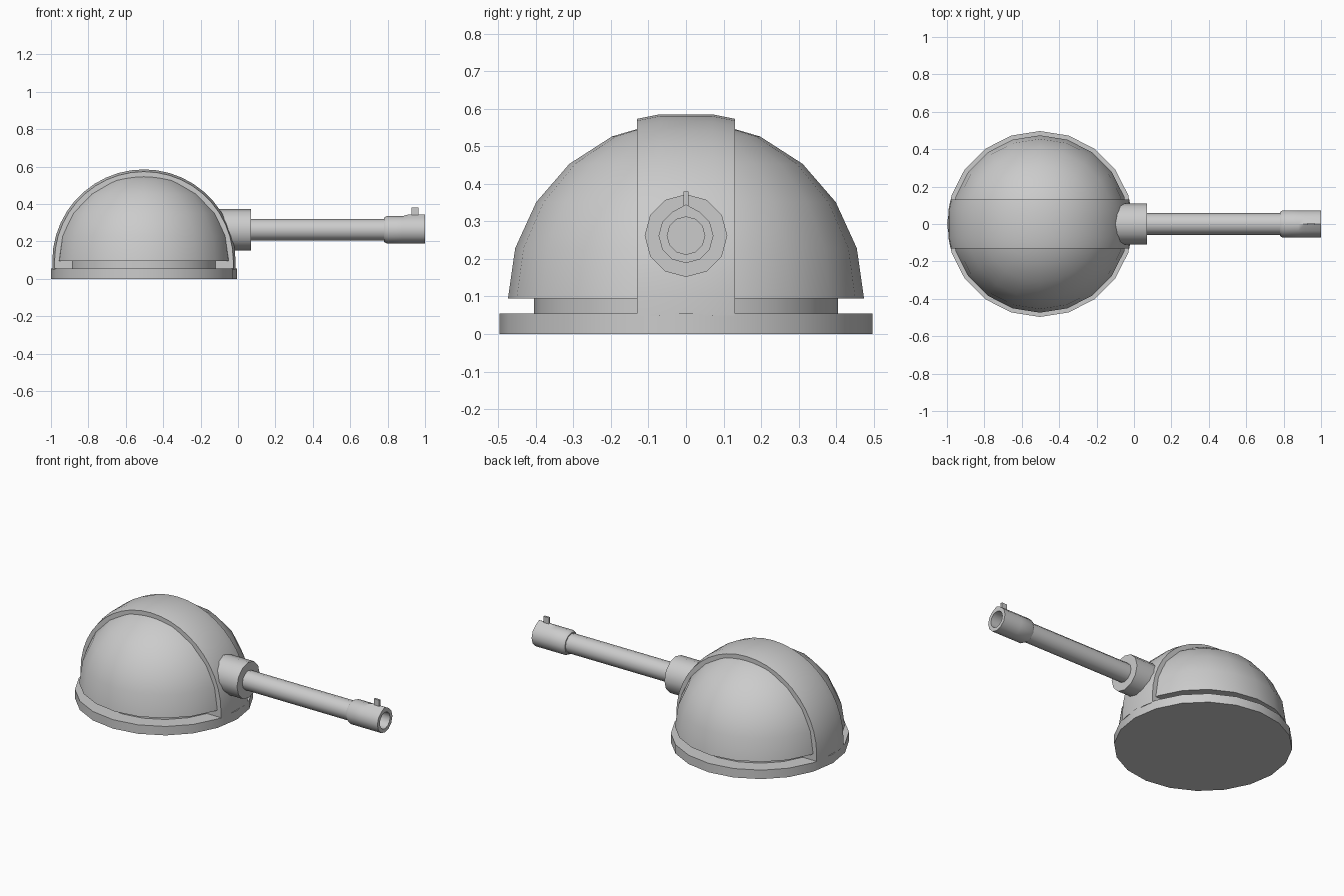
import bpy, bmesh
from math import sin, cos, pi, radians

if "Cube" in bpy.data.objects:
    bpy.data.objects.remove(bpy.data.objects["Cube"])

CX = -0.503      # turret centre
EQ = 0.095       # dome equator height
GUN_Z = 0.262    # gun axis height


def finish(name, bm):
    bmesh.ops.recalc_face_normals(bm, faces=bm.faces)
    me = bpy.data.meshes.new(name)
    bm.to_mesh(me)
    bm.free()
    for p in me.polygons:
        p.use_smooth = True
    me.set_sharp_from_angle(angle=radians(35))
    ob = bpy.data.objects.new(name, me)
    bpy.context.collection.objects.link(ob)
    return ob


def lathe(name, profile, sides, axis, tweak=None):
    """Revolve (radius, position) pairs about a z or x axis and cap both ends."""
    bm = bmesh.new()
    rings = []
    for r, t in profile:
        ring = []
        for i in range(sides):
            a = 2 * pi * i / sides
            if axis == 'z':
                co = (CX + r * cos(a), r * sin(a), t)
            else:
                co = (t, r * sin(a), GUN_Z + r * cos(a))
            ring.append(bm.verts.new(co))
        rings.append(ring)
    for a, b in zip(rings, rings[1:]):
        for i in range(sides):
            j = (i + 1) % sides
            bm.faces.new((a[i], a[j], b[j], b[i]))
    bm.faces.new(rings[0])
    bm.faces.new(rings[-1])
    if tweak:
        tweak(rings)
    return finish(name, bm)


# Base plate and recessed neck
lathe("base_plate", [(0.497, 0), (0.497, 0.055)], 20, 'z')
lathe("neck", [(0.405, 0.05), (0.405, 0.1)], 20, 'z')

# Dome
R = 0.474
step = pi / 11
lathe("dome", [(R * cos(k * step), EQ + R * sin(k * step)) for k in range(6)], 20, 'z')

# Raised band over the dome, running straight down to the base plate
bm = bmesh.new()
section = [(-0.13, 0.478), (-0.07, 0.49), (0.07, 0.49), (0.13, 0.478)]
steps = 22
path = [(1, 0, 0.05)]
path += [(cos(pi * i / steps), sin(pi * i / steps), EQ) for i in range(steps + 1)]
path += [(-1, 0, 0.05)]
rows = [[bm.verts.new((CX + r * c, y, z + r * s)) for y, r in section] for c, s, z in path]
for a, b in zip(rows, rows[1:]):
    for i in range(3):
        bm.faces.new((a[i], a[i + 1], b[i + 1], b[i]))
for i in (0, 3):
    bm.faces.new([row[i] for row in rows])
bm.faces.new(rows[0] + rows[-1][::-1])
finish("dome_band", bm)

# Gun collar and barrel
lathe("gun_collar", [(0.11, -0.16), (0.11, 0.07)], 12, 'x')
lathe("gun_barrel", [(0.058, 0.05), (0.058, 0.8)], 12, 'x')


# Hollow muzzle with its top edge peaked to carry the sight
def peak(rings):
    for ring in rings[3:5]:
        ring[0].co.z = 0.345


lathe("muzzle", [(0.064, 0.78), (0.073, 0.795), (0.073, 0.88), (0.073, 0.915),
                 (0.073, 1.0), (0.05, 1.0), (0.05, 0.88)], 12, 'x', peak)

# Front sight blade
bm = bmesh.new()
bmesh.ops.create_cube(bm, size=1)
bmesh.ops.scale(bm, vec=(0.037, 0.012, 0.05), verts=bm.verts)
bmesh.ops.translate(bm, vec=(0.947, 0, 0.355), verts=bm.verts)
finish("front_sight", bm)
